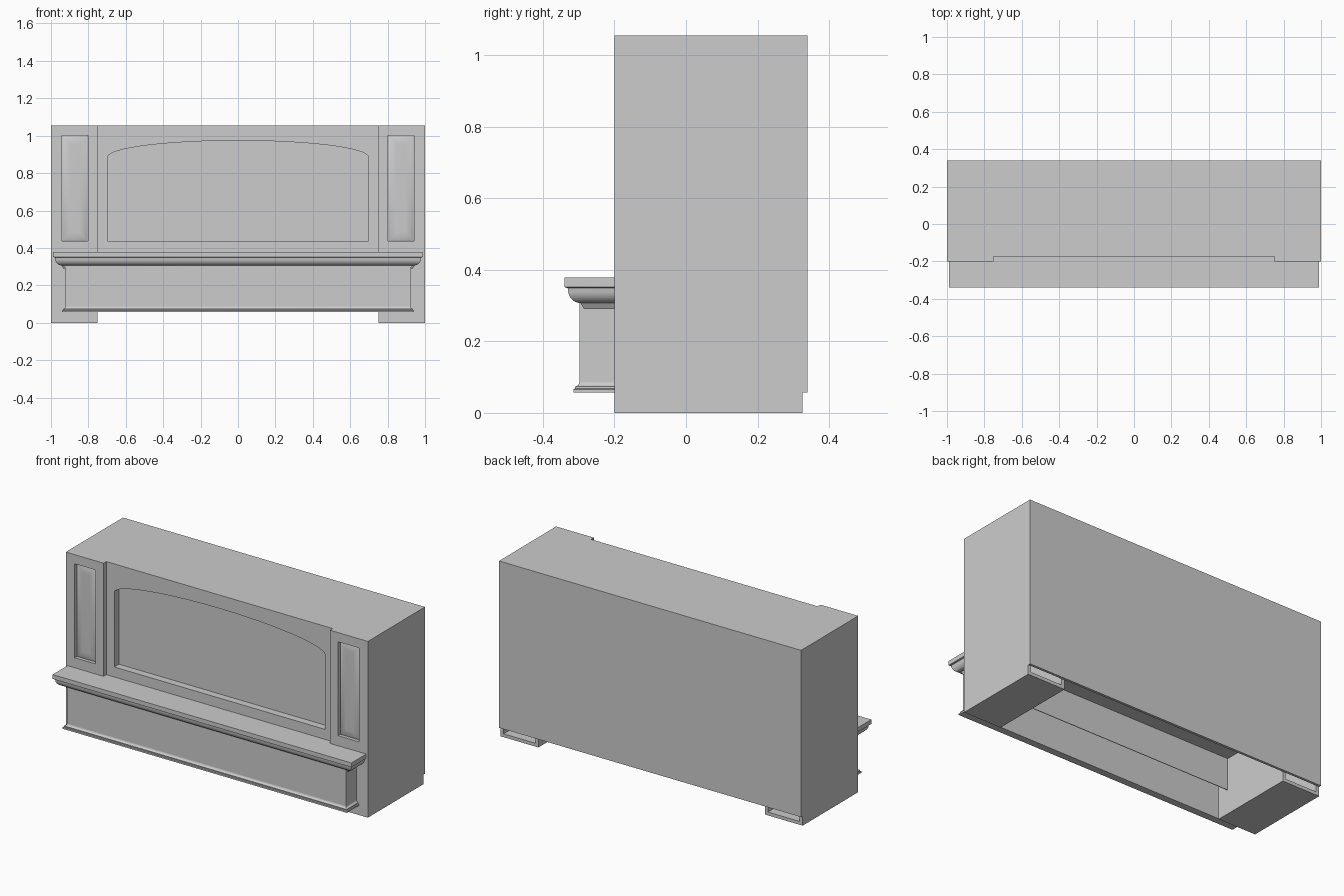
import bpy, bmesh, math

old = bpy.data.objects.get("Cube")
if old:
    bpy.data.objects.remove(old, do_unlink=True)

grey = bpy.data.materials.new("plain_grey")
grey.use_nodes = True
COLOUR = (0.605, 0.605, 0.605, 1)
grey.diffuse_color = COLOUR
grey.node_tree.nodes["Principled BSDF"].inputs["Base Color"].default_value = COLOUR

TOP = 1.055      # overall height
LIFT = 0.057     # height of everything but the columns
COL = 0.75       # inner face of the columns
WALL = -0.2      # front face of the columns
FACE = -0.174    # front face of the centre
BACKING = -0.13  # floor of the arched recess
REAR = 0.325     # front face of the back panel
T = 0.02         # board thickness


def finish(name, bm, smooth=False):
    bmesh.ops.recalc_face_normals(bm, faces=bm.faces)
    mesh = bpy.data.meshes.new(name)
    bm.to_mesh(mesh)
    bm.free()
    mesh.materials.append(grey)
    obj = bpy.data.objects.new(name, mesh)
    bpy.context.collection.objects.link(obj)
    if smooth:
        bpy.ops.object.select_all(action='DESELECT')
        obj.select_set(True)
        bpy.context.view_layer.objects.active = obj
        bpy.ops.object.shade_smooth_by_angle(angle=math.radians(35))
    return obj


def box(name, x0, x1, y0, y1, z0, z1):
    bm = bmesh.new()
    bmesh.ops.create_cube(bm, size=1)
    for v in bm.verts:
        v.co = (x0 + (v.co.x + 0.5) * (x1 - x0),
                y0 + (v.co.y + 0.5) * (y1 - y0),
                z0 + (v.co.z + 0.5) * (z1 - z0))
    return finish(name, bm)


def rect(x0, x1, z0, z1):
    return [(x0, z0), (x1, z0), (x1, z1), (x0, z1)]


def frame(name, outer, hole, y0, y1):
    """Upright board with an opening, from front y0 to back y1."""
    bm = bmesh.new()
    edges = []
    for loop in (outer, hole):
        vs = [bm.verts.new((x, y0, z)) for x, z in loop]
        edges += [bm.edges.new((a, b)) for a, b in zip(vs, vs[1:] + vs[:1])]
    bmesh.ops.triangle_fill(bm, edges=edges, use_beauty=True)
    ext = bmesh.ops.extrude_face_region(bm, geom=bm.faces[:], use_keep_orig=True)
    for g in ext["geom"]:
        if isinstance(g, bmesh.types.BMVert):
            g.co.y = y1
    return finish(name, bm, True)


def wrap_moulding(name, profile, extra):
    """Sweep a closed (reach, z) profile along one return, the front, the other return."""
    bm = bmesh.new()
    rings = []
    for side, front in ((1, False), (1, True), (-1, True), (-1, False)):
        rings.append([bm.verts.new((side * (extra + p), -p if front else WALL, z))
                      for p, z in profile])
    n = len(profile)
    for a, b in zip(rings, rings[1:]):
        for i in range(n):
            j = (i + 1) % n
            bm.faces.new((a[i], a[j], b[j], b[i]))
    bm.faces.new(rings[0])
    bm.faces.new(rings[-1][::-1])
    return finish(name, bm, True)


def raised_panel(name, x0, x1, z0, z1, y_floor, rise, border, steps=8):
    """Panel whose border swells gently up to a flat field."""
    bm = bmesh.new()
    rings = []
    for k in range(steps + 1):
        t = k / steps
        d = border * t
        y = y_floor - rise * (1 - (1 - t) ** 2)
        rings.append([bm.verts.new((x, y, z))
                      for x, z in rect(x0 + d, x1 - d, z0 + d, z1 - d)])
    for a, b in zip(rings, rings[1:]):
        for i in range(4):
            j = (i + 1) % 4
            bm.faces.new((a[i], a[j], b[j], b[i]))
    bm.faces.new(rings[-1])
    return finish(name, bm, True)


# Side columns: hollow boxes open at the back, with a framed raised panel
for side, label in ((1, "left"), (-1, "right")):
    def span(a, b):
        return sorted((side * a, side * b))
    full = span(COL, 1)
    inner = span(COL + T, 1 - T)
    hole = span(0.803, 0.941)
    y0 = WALL + 0.021
    frame(label + "_column_face", rect(*full, 0, TOP),
          rect(*hole, 0.438, 1.0), WALL, y0)
    raised_panel(label + "_column_panel", *hole, 0.438, 1.0, y0, 0.012, 0.045)
    box(label + "_column_outer_side", *span(1 - T, 1), y0, REAR, 0, TOP)
    box(label + "_column_inner_side", *span(COL, COL + T), y0, REAR, 0, TOP)
    box(label + "_column_floor", *inner, y0, REAR, 0, T)
    box(label + "_column_top", *inner, y0, REAR, TOP - T, TOP)

# Centre body, thin board hanging behind the recess, and back
box("centre_body", -COL, COL, BACKING + 0.004, REAR, 0.335, TOP)
box("recess_backing", -COL, COL, BACKING, BACKING + 0.004, 0.145, TOP)
box("back_panel", -1, 1, REAR, 0.34, LIFT, TOP)

# Centre front board with arched opening
HALF, SPRING, CROWN = 0.697, 0.885, 0.974
arch = [(-HALF, 0.438), (HALF, 0.438)]
for k in range(33):
    a = math.pi * k / 32
    arch.append((HALF * math.cos(a), SPRING + (CROWN - SPRING) * math.sin(a)))
frame("arched_front_board", rect(-COL, COL, 0.35, TOP), arch, FACE, BACKING)

# Mantel shelf with rounded crown moulding
crown = [(0.201, 0.378), (0.34, 0.378), (0.34, 0.352), (0.331, 0.349)]
for k in range(9):
    a = math.pi / 2 * k / 8
    crown.append((0.295 + 0.035 * math.cos(a), 0.345 - 0.038 * math.sin(a)))
crown += [(0.293, 0.304), (0.285, 0.29), (0.201, 0.29)]
wrap_moulding("mantel_shelf", crown, 0.649)
box("shelf_filler", -COL, COL, -0.202, FACE, 0.35, 0.378)

# Lower apron and its base moulding
wrap_moulding("apron", [(0.298, LIFT), (0.298, 0.308), (0.272, 0.308), (0.272, LIFT)], 0.626)
base = [(0.272, LIFT), (0.315, LIFT), (0.315, 0.066), (0.31, 0.068), (0.31, 0.074)]
for k in range(1, 6):
    a = math.pi / 2 * k / 5
    base.append((0.31 - 0.012 * math.sin(a), 0.087 - 0.013 * math.cos(a)))
base.append((0.272, 0.087))
wrap_moulding("base_moulding", base, 0.626)
